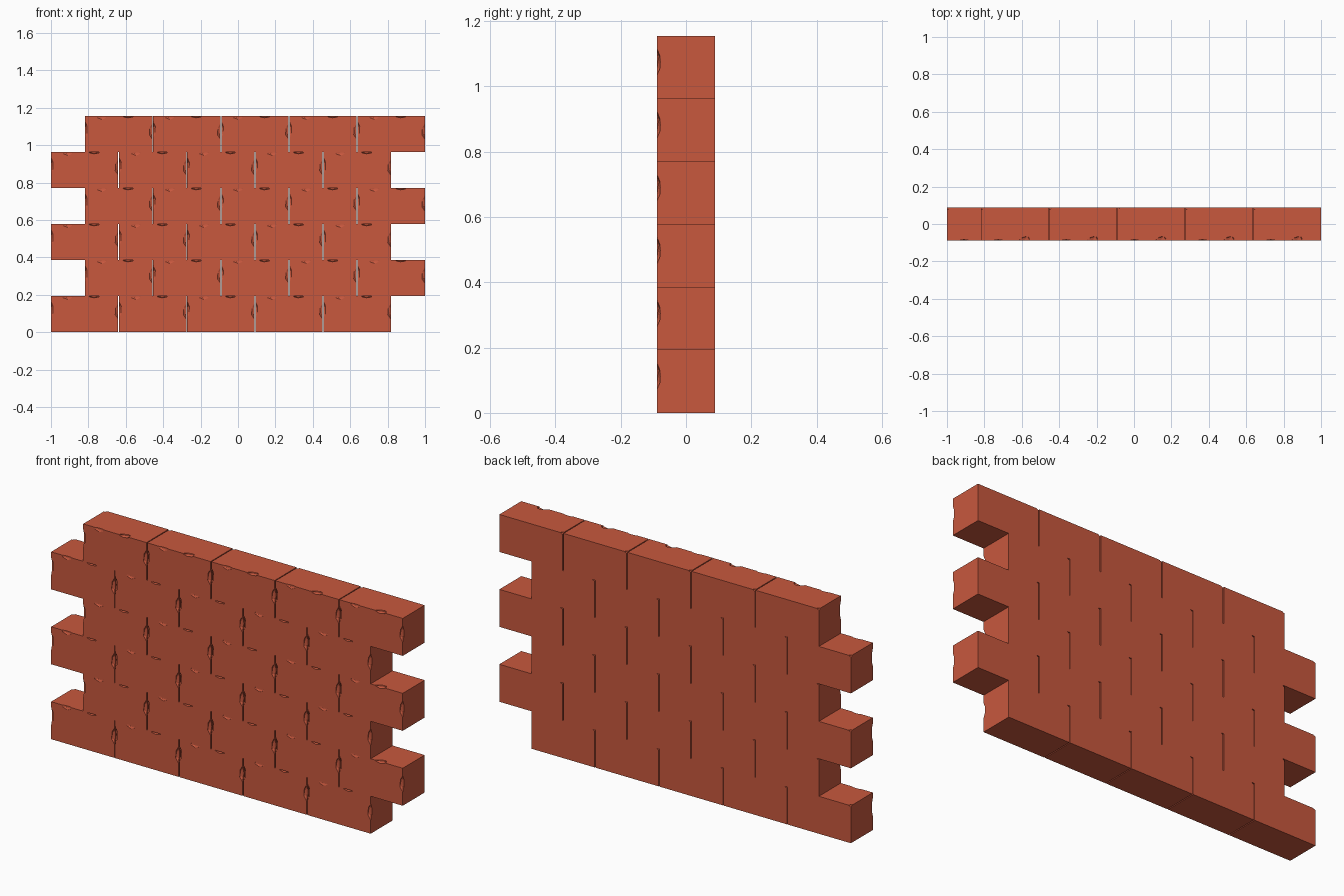
import bpy, bmesh
from mathutils import Matrix, Vector

if "Cube" in bpy.data.objects:
    bpy.data.objects.remove(bpy.data.objects["Cube"])

ROWS, COLS = 6, 5
PITCH, LENGTH, DEPTH, HEIGHT = 0.3643, 0.3595, 0.178, 0.1925
L, D = LENGTH / 2, DEPTH / 2

brick_mat = bpy.data.materials.new("brick_red")
brick_mat.diffuse_color = (0.58, 0.098, 0.048, 1)
brick_mat.use_nodes = True
brick_mat.node_tree.nodes["Principled BSDF"].inputs["Base Color"].default_value = brick_mat.diffuse_color


def box(name):
    bm = bmesh.new()
    bmesh.ops.create_cube(bm, size=1, matrix=Matrix.Translation((0, 0, HEIGHT / 2))
                          @ Matrix.Diagonal((LENGTH, DEPTH, HEIGHT, 1)))
    mesh = bpy.data.meshes.new(name)
    bm.to_mesh(mesh)
    bm.free()
    obj = bpy.data.objects.new(name, mesh)
    bpy.context.collection.objects.link(obj)
    return obj


# Faceted blobs that bite chips from the brick edges: centre, radii, z twist
chips = [
    ((-L, -D, 0.118), (0.013, 0.010, 0.046), 0.0),     # left front edge
    ((L, -D, 0.112), (0.018, 0.012, 0.042), 0.0),      # right front edge
    ((-0.088, -D, HEIGHT), (0.030, 0.006, 0.018), 0),  # shallow front dish
    ((0.050, -D, HEIGHT), (0.038, 0.022, 0.009), 0.5), # top front edge
    ((-L, D, HEIGHT), (0.014, 0.016, 0.006), 0.0),     # back top corner
]
bm = bmesh.new()
for centre, radii, twist in chips:
    bmesh.ops.create_icosphere(bm, subdivisions=1, radius=1,
                               matrix=Matrix.Translation(centre)
                               @ Matrix.Rotation(twist, 4, 'Z')
                               @ Matrix.Diagonal(Vector(radii).to_4d()))
mesh = bpy.data.meshes.new("chip_cutter")
bm.to_mesh(mesh)
bm.free()
cutter = bpy.data.objects.new("chip_cutter", mesh)
bpy.context.collection.objects.link(cutter)
cutter.hide_render = True

# One chipped brick, baked to a shared mesh
source = box("brick_source")
mod = source.modifiers.new("chips", 'BOOLEAN')
mod.operation = 'DIFFERENCE'
mod.solver = 'EXACT'
mod.object = cutter
graph = bpy.context.evaluated_depsgraph_get()
brick_mesh = bpy.data.meshes.new_from_object(source.evaluated_get(graph))
brick_mesh.name = "brick"
brick_mesh.materials.clear()
brick_mesh.materials.append(brick_mat)
bpy.data.objects.remove(source)
bpy.data.objects.remove(cutter)

# Running bond: every other row is shifted by half a brick
for row in range(ROWS):
    start = -1 + L + (row % 2) * PITCH / 2
    for col in range(COLS):
        brick = bpy.data.objects.new(f"brick_{row + 1}_{col + 1}", brick_mesh)
        brick.location = (start + col * PITCH, 0, row * HEIGHT)
        bpy.context.collection.objects.link(brick)
